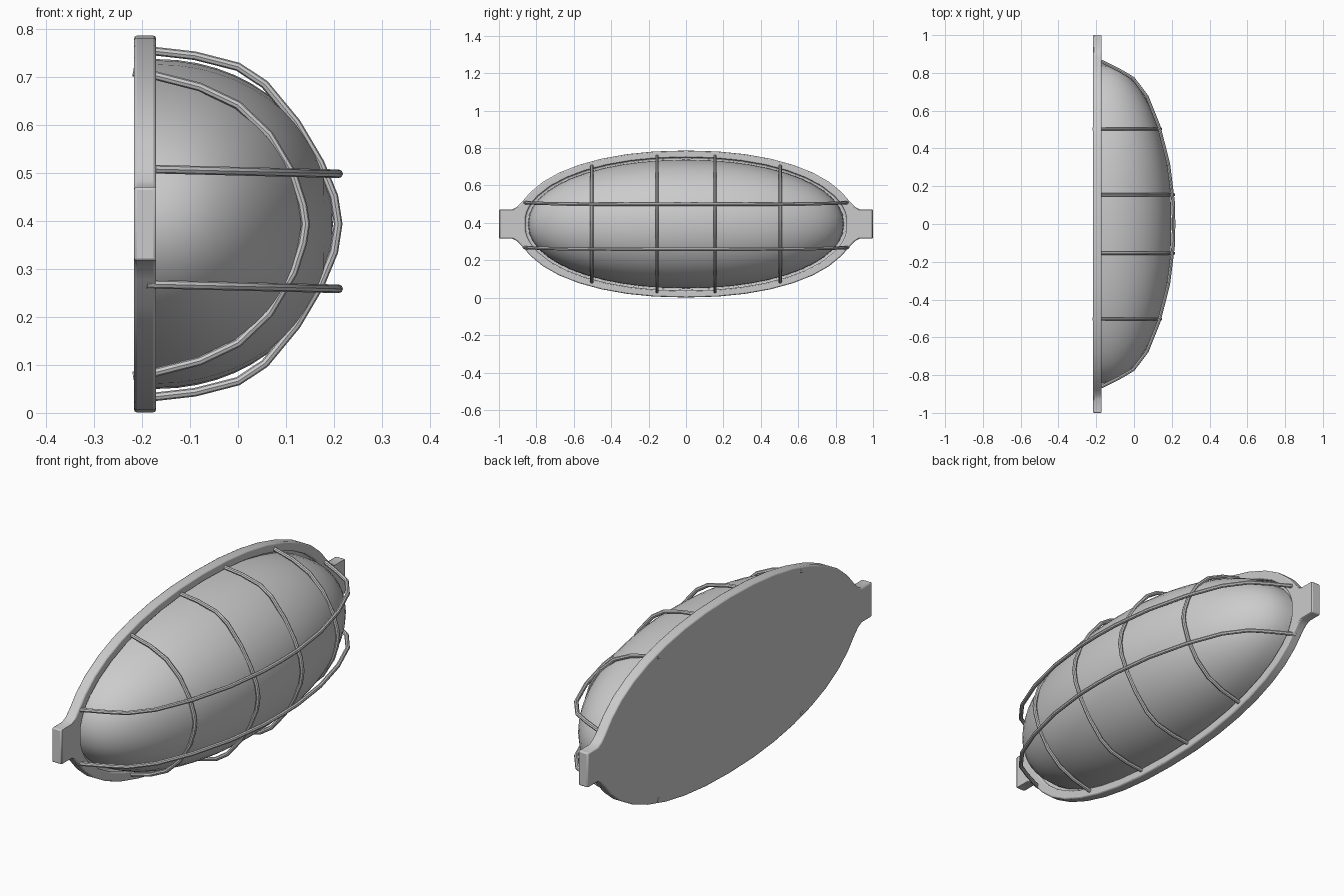
import bpy, bmesh
from math import sin, cos, pi, radians, copysign

if "Cube" in bpy.data.objects:
    bpy.data.objects.remove(bpy.data.objects["Cube"])

ZC = 0.394  # height of the lamp's centre line


def superellipse(a, b, t, n):
    c, s = cos(t), sin(t)
    return (a * copysign(abs(c) ** (2 / n), c), b * copysign(abs(s) ** (2 / n), s))


def finish(name, bm):
    bmesh.ops.recalc_face_normals(bm, faces=bm.faces)
    me = bpy.data.meshes.new(name)
    bm.to_mesh(me)
    bm.free()
    ob = bpy.data.objects.new(name, me)
    bpy.context.collection.objects.link(ob)
    smooth(ob)
    return ob


def smooth(ob):
    bpy.ops.object.select_all(action='DESELECT')
    ob.select_set(True)
    bpy.context.view_layer.objects.active = ob
    bpy.ops.object.shade_smooth_by_angle(angle=radians(40))


def full_loop(q):
    """Mirror a quarter outline (ending on y = 0) into a closed loop."""
    half = q + [(-y, z) for y, z in reversed(q[:-1])]
    return half + [(-y, -z) for y, z in half]


def ring(bm, loop, x):
    return [bm.verts.new((x, y, z + ZC)) for y, z in loop]


def bridge(bm, a, b):
    n = len(a)
    for i in range(n):
        bm.faces.new((a[i], a[(i + 1) % n], b[(i + 1) % n], b[i]))


# Back plate: oval with a mounting tab at each end and a recess for the dome
angles = [radians(24 + 66 * i / 7) for i in range(8)]
tab = [(1.0, 0.077), (0.93, 0.077), (0.905, 0.09), (0.88, 0.115)]
outer = full_loop(tab + [superellipse(0.905, 0.393, t, 2.15) for t in angles[:-1]] + [(0, 0.393)])
inner_angles = [radians(d) for d in (5, 10, 15, 19)] + angles
inner_q = [superellipse(0.862, 0.356, t, 2.1) for t in inner_angles]
inner_q[-1] = (0, 0.356)
inner = full_loop(inner_q)
bm = bmesh.new()
back, front = ring(bm, outer, -0.217), ring(bm, outer, -0.171)
lip, floor = ring(bm, inner, -0.171), ring(bm, inner, -0.195)
bm.faces.new(back)
bm.faces.new(floor)
bridge(bm, back, front)
bridge(bm, front, lip)
bridge(bm, lip, floor)
plate = finish("back_plate", bm)
bev = plate.modifiers.new("rounded_edges", 'BEVEL')
bev.width = 0.006
bev.segments = 2
bev.limit_method = 'ANGLE'
bev.angle_limit = radians(50)

# Dome: half of a stretched ellipsoid
bm = bmesh.new()
SEG, RINGS = 48, 14
prev = None
for i in range(-1, RINGS):
    r, h = superellipse(1, 0.368, max(i, 0) / RINGS * pi / 2, 2.05)
    x = -0.198 if i < 0 else -0.17 + h
    loop = [superellipse(0.845 * r, 0.344 * r, 2 * pi * j / SEG, 2.1) for j in range(SEG)]
    cur = ring(bm, loop, x)
    if prev:
        bridge(bm, prev, cur)
    prev = cur
tip = bm.verts.new((0.198, 0, ZC))
for j in range(SEG):
    bm.faces.new((prev[j], prev[(j + 1) % SEG], tip))
finish("dome", bm)


# Guard wires
def wire(name, pts):
    cu = bpy.data.curves.new(name, 'CURVE')
    cu.dimensions = '3D'
    cu.bevel_depth = 0.009
    cu.bevel_resolution = 2
    cu.use_fill_caps = True
    sp = cu.splines.new('POLY')
    sp.points.add(len(pts) - 1)
    for p, co in zip(sp.points, pts):
        p.co = (*co, 1)
    ob = bpy.data.objects.new(name, cu)
    bpy.context.collection.objects.link(ob)
    bpy.ops.object.select_all(action='DESELECT')
    ob.select_set(True)
    bpy.context.view_layer.objects.active = ob
    bpy.ops.object.convert(target='MESH')
    smooth(bpy.context.view_layer.objects.active)


def mirrored(half):
    """Half path of (x, offset) pairs, last one on the axis."""
    return half + [(x, -o) for x, o in reversed(half[:-1])]


middle = [(-0.19, 0.364), (-0.17, 0.36), (-0.09, 0.351), (0, 0.328), (0.056, 0.291),
          (0.122, 0.211), (0.171, 0.128), (0.2, 0.058), (0.209, 0)]
end = [(-0.219, 0.317), (-0.17, 0.309), (-0.08, 0.286), (0, 0.248), (0.065, 0.186),
       (0.115, 0.102), (0.135, 0.04), (0.141, 0)]
for side, word in ((1, "right"), (-1, "left")):
    wire("middle_guard_wire_" + word, [(x, side * 0.155, ZC + o) for x, o in mirrored(middle)])
    wire("end_guard_wire_" + word, [(x, side * 0.503, ZC + o) for x, o in mirrored(end)])

lengthwise = [(-0.19, 0.865), (-0.17, 0.86), (-0.08, 0.815), (-0.005, 0.771), (0.068, 0.675),
              (0.132, 0.515), (0.182, 0.318), (0.207, 0.12), (0.21, 0)]
for z, word in ((0.504, "upper"), (0.264, "lower")):
    wire("long_guard_wire_" + word, [(x, o, z - 0.025 * x) for x, o in mirrored(lengthwise)])
